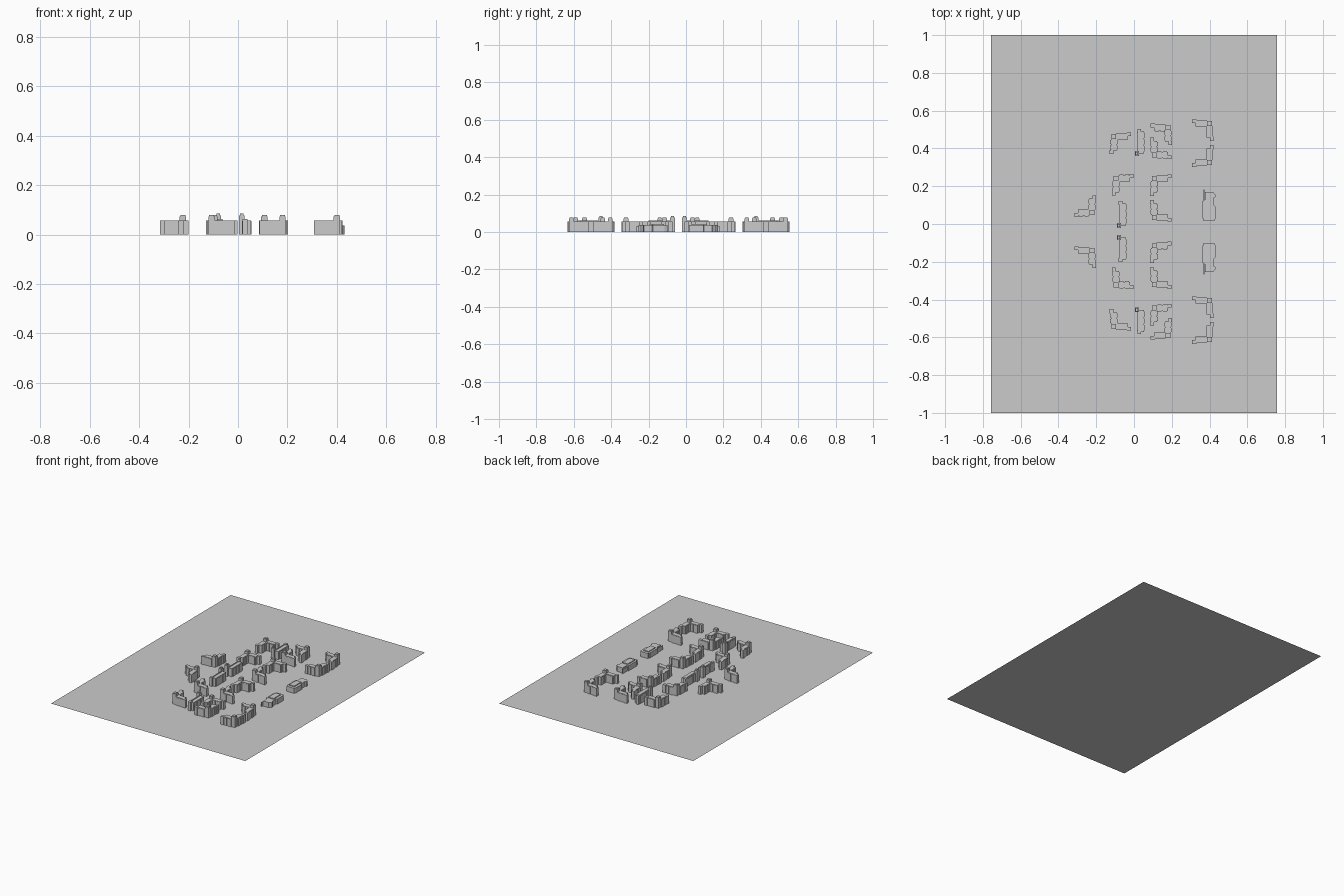
import bpy, bmesh

if "Cube" in bpy.data.objects:
    bpy.data.objects.remove(bpy.data.objects["Cube"])

AXIS = -0.04   # the estate is mirrored about this y line
FLOOR = 0.057  # roof height of the wings


def finish(name, bm):
    bmesh.ops.recalc_face_normals(bm, faces=bm.faces)
    me = bpy.data.meshes.new(name)
    bm.to_mesh(me)
    bm.free()
    bpy.context.collection.objects.link(bpy.data.objects.new(name, me))


def prism(bm, pts, z0, z1):
    """Extrude a plan outline from z0 to z1."""
    low = [bm.verts.new((x, y, z0)) for x, y in pts]
    top = [bm.verts.new((x, y, z1)) for x, y in pts]
    n = len(pts)
    bm.faces.new(low[::-1])
    bm.faces.new(top)
    for i in range(n):
        j = (i + 1) % n
        bm.faces.new((low[i], low[j], top[j], top[i]))


def box(bm, x0, x1, y0, y1, z1, z0=0.0):
    prism(bm, [(x0, y0), (x1, y0), (x1, y1), (x0, y1)], z0, z1)


def wing_boxes(a0, a1, out=1):
    """Boxes (along0, along1, across0, across1, height) of a wing with bays and stair end."""
    m = (a0 + a1) / 2
    return [
        (a0, a1, -0.016, 0.016, FLOOR),
        (a0 + 0.005, m - 0.004, -0.019, 0.019, FLOOR - 0.003),
        (m + 0.004, a1 - 0.005, -0.019, 0.019, FLOOR - 0.003),
        (a1 - 0.004, a1 + 0.018, out * 0.002, out * 0.022, FLOOR),
    ]


def corner_block(name, cx, cy, dx, dy):
    bm = bmesh.new()
    # corner tower with cap
    box(bm, cx - 0.013, cx + 0.013, cy - 0.013, cy + 0.013, 0.073)
    box(bm, cx - 0.010, cx + 0.010, cy - 0.010, cy + 0.010, 0.078, 0.073)
    # two wings, stair ends on the outer side
    for a0, a1, c0, c1, h in wing_boxes(0.013, 0.074, 1):
        box(bm, cx + dx * a0, cx + dx * a1, cy - dy * c0, cy - dy * c1, h)
    for a0, a1, c0, c1, h in wing_boxes(0.013, 0.074, 1):
        box(bm, cx - dx * c0, cx - dx * c1, cy + dy * a0, cy + dy * a1, h)
    finish(name, bm)


def slab_block(name, x, y, dy, far):
    """Long slab: tower at (x, y), body running along dy beside it."""
    bm = bmesh.new()
    box(bm, x - 0.011, x + 0.011, y - 0.013, y + 0.013, 0.076)
    box(bm, x - 0.007, x + 0.007, y - 0.008, y + 0.008, 0.084, 0.076)
    # body with proud bays
    box(bm, x + 0.003, x + 0.037, y, y + dy * 0.117, FLOOR)
    for i in range(3):
        s = y + dy * (0.010 + i * 0.036)
        box(bm, x + 0.001, x + 0.040, s, s + dy * 0.028, FLOOR - 0.003)
    # roof spine and far stair end
    box(bm, x + 0.006, x + 0.012, y + dy * 0.012, y + dy * 0.110, 0.061, FLOOR)
    box(bm, x + far - 0.010, x + far + 0.010, y + dy * 0.108, y + dy * 0.129, 0.062)
    finish(name, bm)


def low_hall(name, sy, y0, length):
    bm = bmesh.new()
    plan = [(0.368, 0), (0.425, 0), (0.432, 0.10), (0.432, 0.50), (0.424, 0.53),
            (0.424, 0.80), (0.432, 0.83), (0.432, 0.90), (0.418, 1.0),
            (0.375, 1.0), (0.375, 0.72), (0.362, 0.68), (0.362, 0.10), (0.368, 0.08)]
    prism(bm, [(x, y0 + sy * t * length) for x, t in plan], 0, 0.036)
    # raised roof and thin screen wall
    box(bm, 0.375, 0.415, y0 + sy * 0.12 * length, y0 + sy * 0.62 * length, 0.042, 0.036)
    box(bm, 0.368, 0.372, y0 + sy * 0.68 * length, y0 + sy * 1.08 * length, 0.03)
    finish(name, bm)


# ground sheet
g = bmesh.new()
g.faces.new([g.verts.new(p) for p in
             ((-0.757, -1, 0), (0.757, -1, 0), (0.757, 1, 0), (-0.757, 1, 0))])
finish("ground_sheet", g)

# corner blocks: tower x, distance from mirror line, wing directions
corners = [
    (0.40, 0.572, -1, -1), (0.40, 0.365, -1, 1),
    (0.18, 0.550, -1, -1), (0.107, 0.405, 1, 1),
    (0.107, 0.281, 1, -1), (0.107, 0.075, 1, 1),
    (-0.107, 0.503, 1, -1), (-0.095, 0.282, 1, -1),
    (-0.223, 0.100, -1, 1),
]
for side, s in (("north", 1), ("south", -1)):
    for i, (x, d, dx, dy) in enumerate(corners):
        corner_block(f"corner_block_{side}_{i + 1}", x, AXIS + s * d, dx, s * dy)
    slab_block(f"outer_slab_{side}", 0.015, AXIS + s * 0.414, s, 0.013)
    slab_block(f"inner_slab_{side}", -0.08, AXIS + s * 0.032, s, 0.008)

# low public halls
low_hall("low_hall_north", 1, 0.015, 0.155)
low_hall("low_hall_south", -1, -0.10, 0.155)
